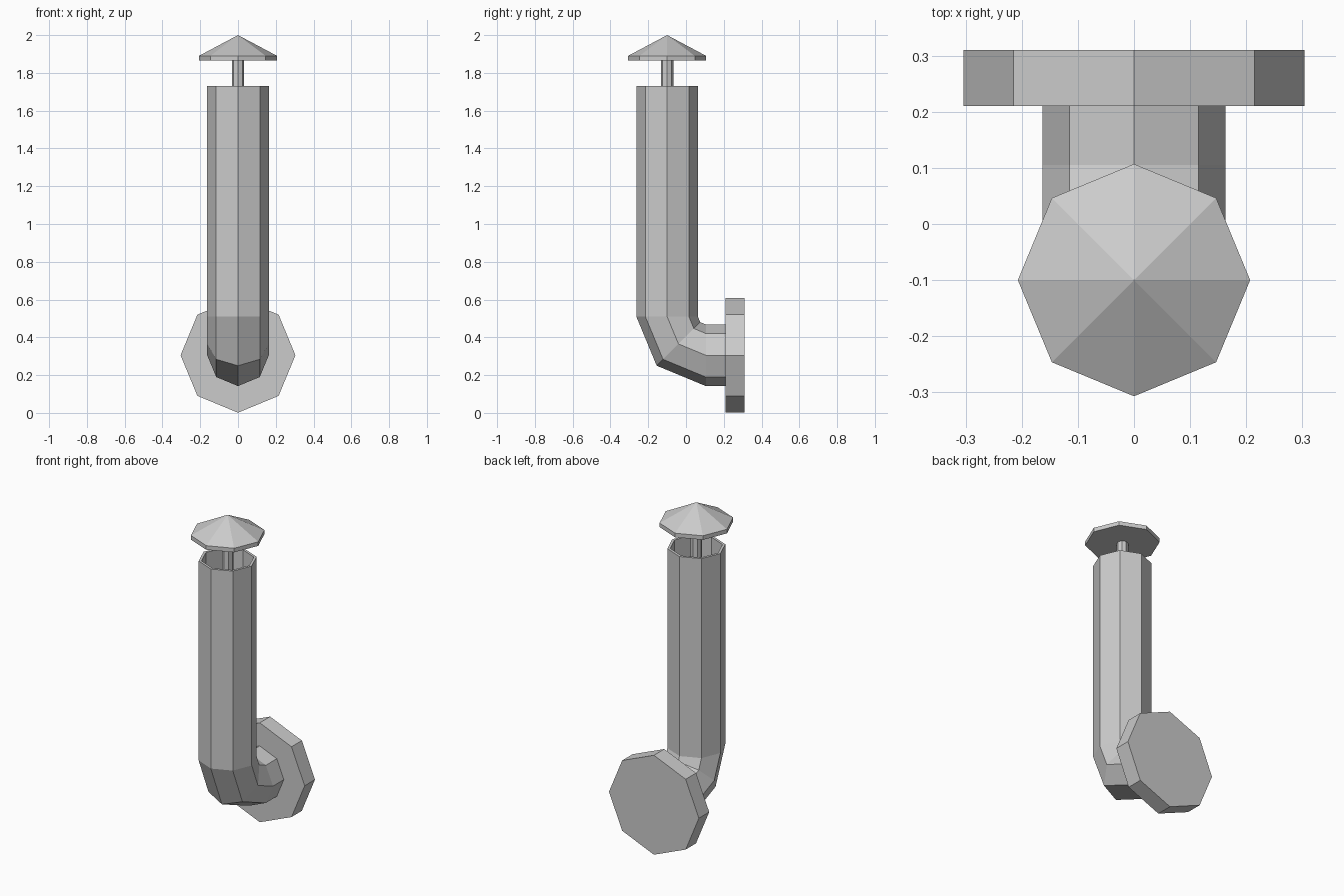
import bpy, bmesh
from math import pi, sin, cos
from mathutils import Vector

cube = bpy.data.objects.get("Cube")
if cube:
    bpy.data.objects.remove(cube, do_unlink=True)

SIDES = 8
AXIS_Y = -0.10      # y of the upright pipe
PIPE_R = 0.163
BEND_R = 0.205
BEND_Z = 0.51       # height where the upright pipe starts to bend

metal = bpy.data.materials.new("grey_metal")
metal.use_nodes = True
grey = (0.6, 0.6, 0.6, 1)
metal.diffuse_color = grey
metal.node_tree.nodes["Principled BSDF"].inputs["Base Color"].default_value = grey


def loft(name, rings):
    """Skin octagonal rings (y, z, radius, tilt); tilt 0 is level, pi/2 faces back."""
    bm = bmesh.new()
    loops = []
    for y, z, r, tilt in rings:
        centre = Vector((0, y, z))
        across = Vector((0, cos(tilt), sin(tilt)))
        if r == 0:
            loops.append([bm.verts.new(centre)] * SIDES)
            continue
        angles = [2 * pi * i / SIDES for i in range(SIDES)]
        loops.append([bm.verts.new(centre + Vector((r * cos(a), 0, 0)) + across * r * sin(a))
                      for a in angles])
    for lower, upper in zip(loops, loops[1:]):
        for i in range(SIDES):
            j = (i + 1) % SIDES
            corners = [lower[i], lower[j], upper[j], upper[i]]
            bm.faces.new(list(dict.fromkeys(corners)))
    for loop in (loops[0], loops[-1]):
        if len(set(loop)) > 2:
            bm.faces.new(loop)
    bmesh.ops.recalc_face_normals(bm, faces=bm.faces)
    mesh = bpy.data.meshes.new(name)
    bm.to_mesh(mesh)
    bm.free()
    mesh.materials.append(metal)
    obj = bpy.data.objects.new(name, mesh)
    bpy.context.collection.objects.link(obj)
    return obj


# Pipe: hollow mouth, upright run, two-step elbow, short run to the wall
bend_y = AXIS_Y + BEND_R
pipe = [(AXIS_Y, 1.3, PIPE_R - 0.016, 0), (AXIS_Y, 1.73, PIPE_R - 0.016, 0),
        (AXIS_Y, 1.73, PIPE_R, 0)]
for step in range(3):
    a = step * pi / 4
    pipe.append((bend_y - BEND_R * cos(a), BEND_Z - BEND_R * sin(a), PIPE_R, a))
pipe.append((0.21, BEND_Z - BEND_R, PIPE_R, pi / 2))
loft("chimney_pipe", pipe)

# Wall flange
loft("wall_flange", [(y, 0.305, 0.304, pi / 2) for y in (0.21, 0.31)])

# Rod carrying the rain cap
loft("cap_rod", [(AXIS_Y, z, 0.033, 0) for z in (1.3, 1.866)])

# Conical rain cap
loft("rain_cap", [(AXIS_Y, 1.865, 0.207, 0), (AXIS_Y, 1.89, 0.207, 0), (AXIS_Y, 2.0, 0, 0)])
